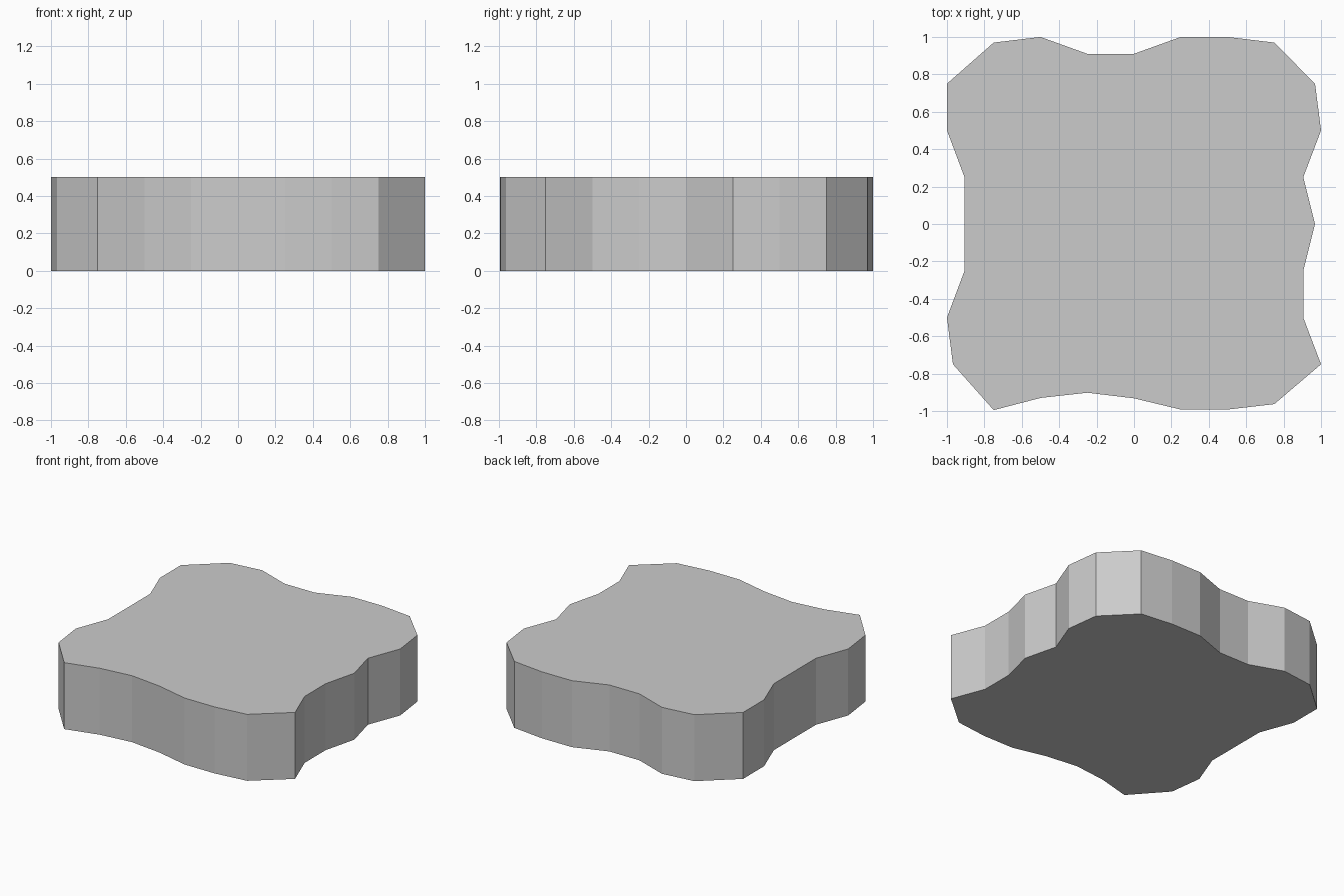
import bpy, bmesh
from mathutils import Vector

if "Cube" in bpy.data.objects:
    bpy.data.objects.remove(bpy.data.objects["Cube"])

HEIGHT = 0.5

# Wavy outline: edge stations every 0.25, each side as offsets from the centre
steps = [-0.75, -0.5, -0.25, 0, 0.25, 0.5, 0.75]
front = [-0.995, -0.93, -0.902, -0.932, -0.992, -0.992, -0.963]
right = [1.0, 0.905, 0.905, 0.968, 0.905, 1.0, 0.968]
back = [0.97, 1.0, 0.91, 0.91, 1.0, 1.0, 0.97]
left = [-0.968, -1.0, -0.906, -0.906, -0.906, -1.0, -1.0]

outline = list(zip(steps, front))
outline += list(zip(right, steps))
outline += list(zip(steps, back))[::-1]
outline += list(zip(left, steps))[::-1]

# Slab: outline face extruded upward
bm = bmesh.new()
base = bm.faces.new([bm.verts.new((x, y, 0)) for x, y in outline])
ext = bmesh.ops.extrude_face_region(bm, geom=[base], use_keep_orig=True)
top = [g for g in ext["geom"] if isinstance(g, bmesh.types.BMVert)]
bmesh.ops.translate(bm, verts=top, vec=Vector((0, 0, HEIGHT)))
bmesh.ops.recalc_face_normals(bm, faces=bm.faces)

mesh = bpy.data.meshes.new("rock_slab")
bm.to_mesh(mesh)
bm.free()
bpy.context.collection.objects.link(bpy.data.objects.new("rock_slab", mesh))
